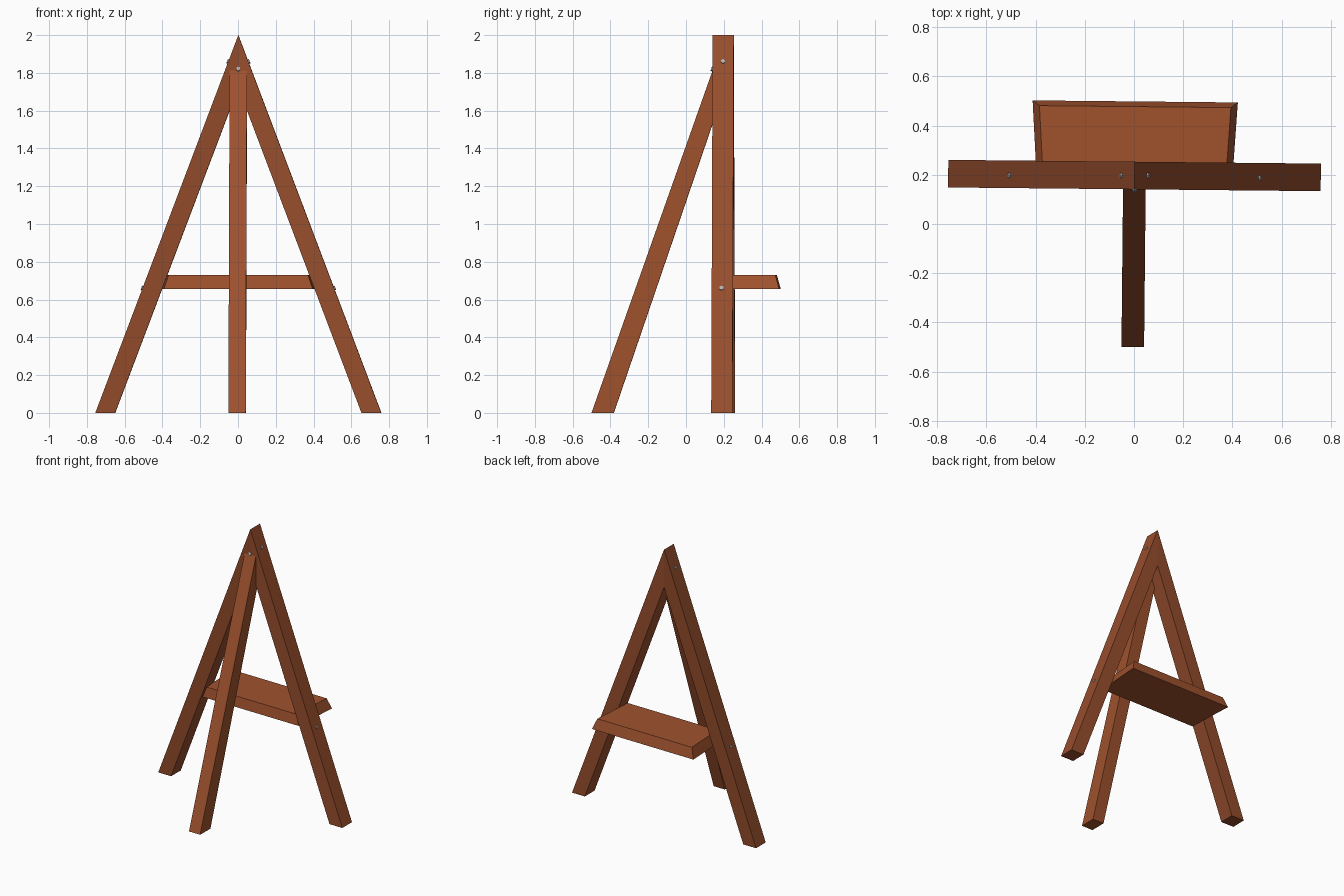
import bpy, bmesh, math
from mathutils import Vector, Matrix

if "Cube" in bpy.data.objects:
    bpy.data.objects.remove(bpy.data.objects["Cube"])

TURN = Matrix.Rotation(-0.01, 4, 'Z')   # the whole stand is turned very slightly


def material(name, rgb):
    m = bpy.data.materials.new(name)
    m.diffuse_color = (*rgb, 1)
    m.use_nodes = True
    m.node_tree.nodes["Principled BSDF"].inputs["Base Color"].default_value = m.diffuse_color
    return m


wood = material("sienna wood", (0.35, 0.084, 0.027))
wood_left = material("dark sienna wood", (0.285, 0.069, 0.024))
wood_right = material("mid sienna wood", (0.315, 0.076, 0.026))
steel = material("grey steel", (0.45, 0.45, 0.45))


def finish(name, bm, mat):
    bm.transform(TURN)
    bmesh.ops.recalc_face_normals(bm, faces=bm.faces)
    me = bpy.data.meshes.new(name)
    bm.to_mesh(me)
    bm.free()
    me.materials.append(mat)
    ob = bpy.data.objects.new(name, me)
    bpy.context.collection.objects.link(ob)
    return ob


def loft(name, ring_a, ring_b, mat):
    """Solid between two rings with the same number of points."""
    bm = bmesh.new()
    a = [bm.verts.new(p) for p in ring_a]
    b = [bm.verts.new(p) for p in ring_b]
    bm.faces.new(a)
    bm.faces.new(b)
    for i in range(len(a)):
        j = (i + 1) % len(a)
        bm.faces.new((a[i], a[j], b[j], b[i]))
    return finish(name, bm, mat)


def bolt(name, pos, normal):
    bm = bmesh.new()
    rot = Vector(normal).to_track_quat('Z', 'Y').to_matrix().to_4x4()
    bmesh.ops.create_cone(bm, cap_ends=True, segments=6, radius1=0.012, radius2=0.012,
                          depth=0.014, matrix=Matrix.Translation(pos) @ rot)
    return finish(name, bm, steel)


# Side legs, mitred together at the peak, with their bolts
Y0, Y1 = 0.141, 0.253
for s, side, mat in ((-1, "left", wood_left), (1, "right", wood_right)):
    prof = [(0.757, 0), (0.652, 0), (0, 1.722), (0, 2.0)]
    loft(side + "_leg", [(s * x, Y0, z) for x, z in prof],
         [(s * x, Y1, z) for x, z in prof], mat)
    for part, y, z in (("upper", 0.197, 1.86), ("lower", 0.192, 0.66)):
        x = 0.757 * (1 - z / 2)
        bolt(f"{side}_{part}_bolt", (s * x, y, z), (s * 2.0, 0, 0.757))

# Front leg, leaning back into the peak
prof = [(-0.5, 0), (-0.382, 0), (0.165, 1.60), (0.165, 1.88)]
loft("front_leg", [(-0.046, y, z) for y, z in prof],
     [(0.046, y, z) for y, z in prof], wood)
bolt("front_bolt", (0, 0.140, 1.82), (0, -1, 0.35))

# Shelf with sloping ends, flared towards the back
loft("shelf",
     [(-0.395, 0.143, 0.655), (0.395, 0.143, 0.655), (0.417, 0.498, 0.655), (-0.417, 0.498, 0.655)],
     [(-0.369, 0.155, 0.73), (0.369, 0.155, 0.73), (0.389, 0.477, 0.73), (-0.389, 0.477, 0.73)],
     wood)
